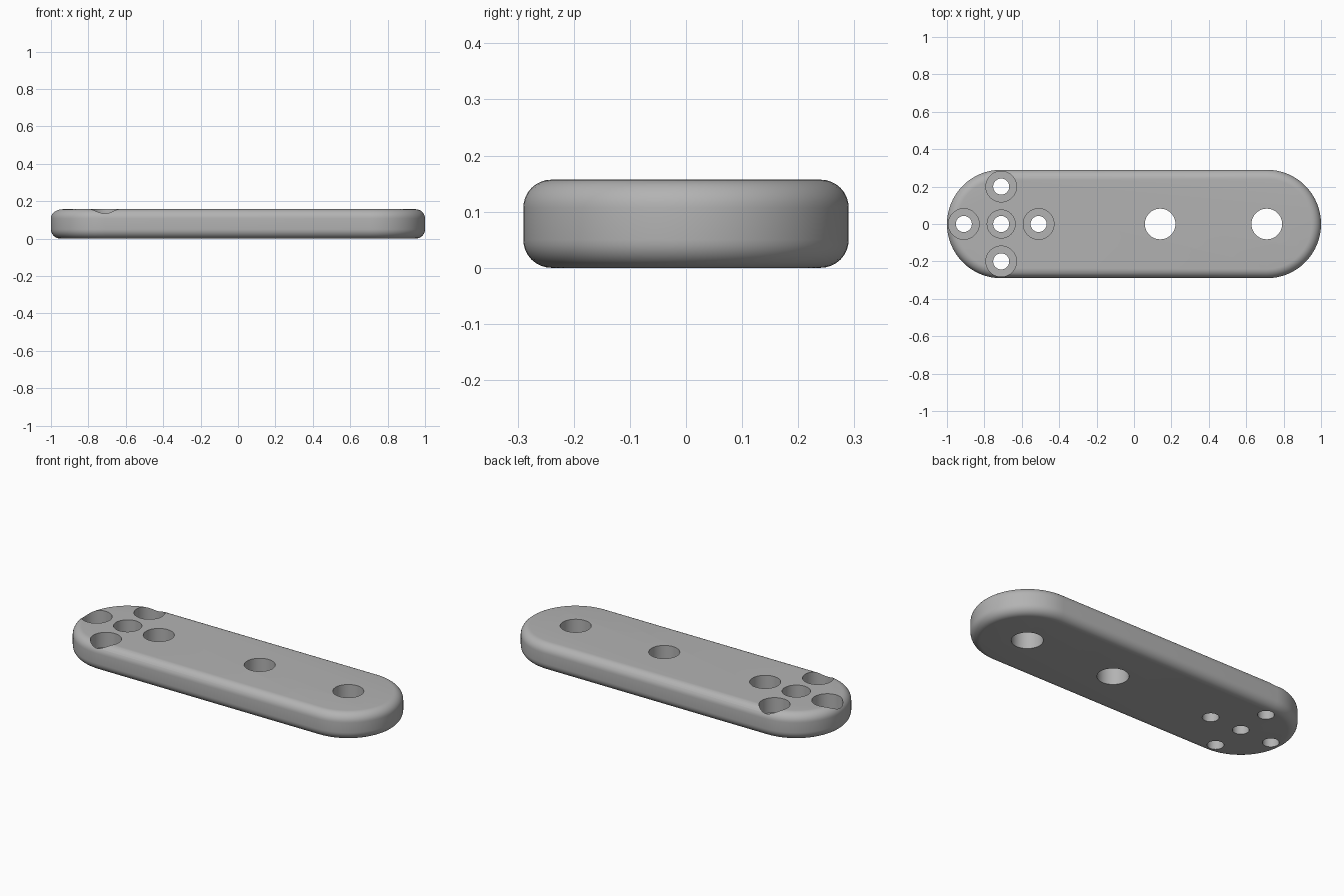
import bpy, bmesh
from math import pi, cos, sin, radians

if "Cube" in bpy.data.objects:
    bpy.data.objects.remove(bpy.data.objects["Cube"], do_unlink=True)

LENGTH, WIDTH, HEIGHT = 2.0, 0.58, 0.157
END_RADIUS = WIDTH / 2
STRAIGHT = LENGTH / 2 - END_RADIUS
FILLET = 0.05
BORE_FLOOR = 0.07

metal = bpy.data.materials.new("grey metal")
metal.use_nodes = True
grey = (0.45, 0.45, 0.45, 1)
metal.diffuse_color = grey
metal.node_tree.nodes["Principled BSDF"].inputs["Base Color"].default_value = grey


def finish(bm, name):
    bmesh.ops.recalc_face_normals(bm, faces=bm.faces)
    mesh = bpy.data.meshes.new(name)
    bm.to_mesh(mesh)
    bm.free()
    mesh.materials.append(metal)
    obj = bpy.data.objects.new(name, mesh)
    bpy.context.collection.objects.link(obj)
    return obj


def cut_hole(target, x, y, radius, z_low, z_high):
    bpy.ops.mesh.primitive_cylinder_add(
        vertices=48, radius=radius, depth=z_high - z_low,
        location=(x, y, (z_low + z_high) / 2))
    cutter = bpy.context.object
    cutter.name = "hole_cutter"
    cutter.hide_render = True
    cutter.data.materials.append(metal)
    mod = target.modifiers.new("hole", "BOOLEAN")
    mod.operation = "DIFFERENCE"
    mod.solver = "EXACT"
    mod.object = cutter
    bpy.context.view_layer.objects.active = target
    bpy.ops.object.modifier_apply(modifier=mod.name)
    bpy.data.objects.remove(cutter, do_unlink=True)


# Rounded plate: stadium outline, extruded, with filleted rims
bm = bmesh.new()
steps = 32
outline = []
for side, start in ((1, -pi / 2), (-1, pi / 2)):
    for i in range(steps + 1):
        a = start + pi * i / steps
        outline.append(bm.verts.new((side * STRAIGHT + END_RADIUS * cos(a),
                                     END_RADIUS * sin(a), 0)))
base = bm.faces.new(outline)
top = bmesh.ops.extrude_face_region(bm, geom=[base], use_keep_orig=True)["geom"]
bmesh.ops.translate(bm, vec=(0, 0, HEIGHT),
                    verts=[v for v in top if isinstance(v, bmesh.types.BMVert)])
bmesh.ops.recalc_face_normals(bm, faces=bm.faces)
rims = [e for e in bm.edges if abs(e.verts[0].co.z - e.verts[1].co.z) < 0.001]
bmesh.ops.bevel(bm, geom=rims, offset=FILLET, segments=8, profile=0.5,
                affect="EDGES", clamp_overlap=False)
plate = finish(bm, "mounting_plate")

# Two large plain holes
for x in (0.14, STRAIGHT):
    cut_hole(plate, x, 0, 0.082, -0.1, 0.3)

# Cross of five counterbored screw holes
for dx, dy in ((0, 0), (0.2, 0), (-0.2, 0), (0, 0.2), (0, -0.2)):
    x = dx - STRAIGHT
    cut_hole(plate, x, dy, 0.075 if dx == dy else 0.082, BORE_FLOOR, 0.3)
    cut_hole(plate, x, dy, 0.043, -0.1, 0.3)

# Smooth rounded surfaces, crisp hole edges
bpy.ops.object.select_all(action="DESELECT")
plate.select_set(True)
bpy.context.view_layer.objects.active = plate
bpy.ops.object.shade_smooth_by_angle(angle=radians(30))
